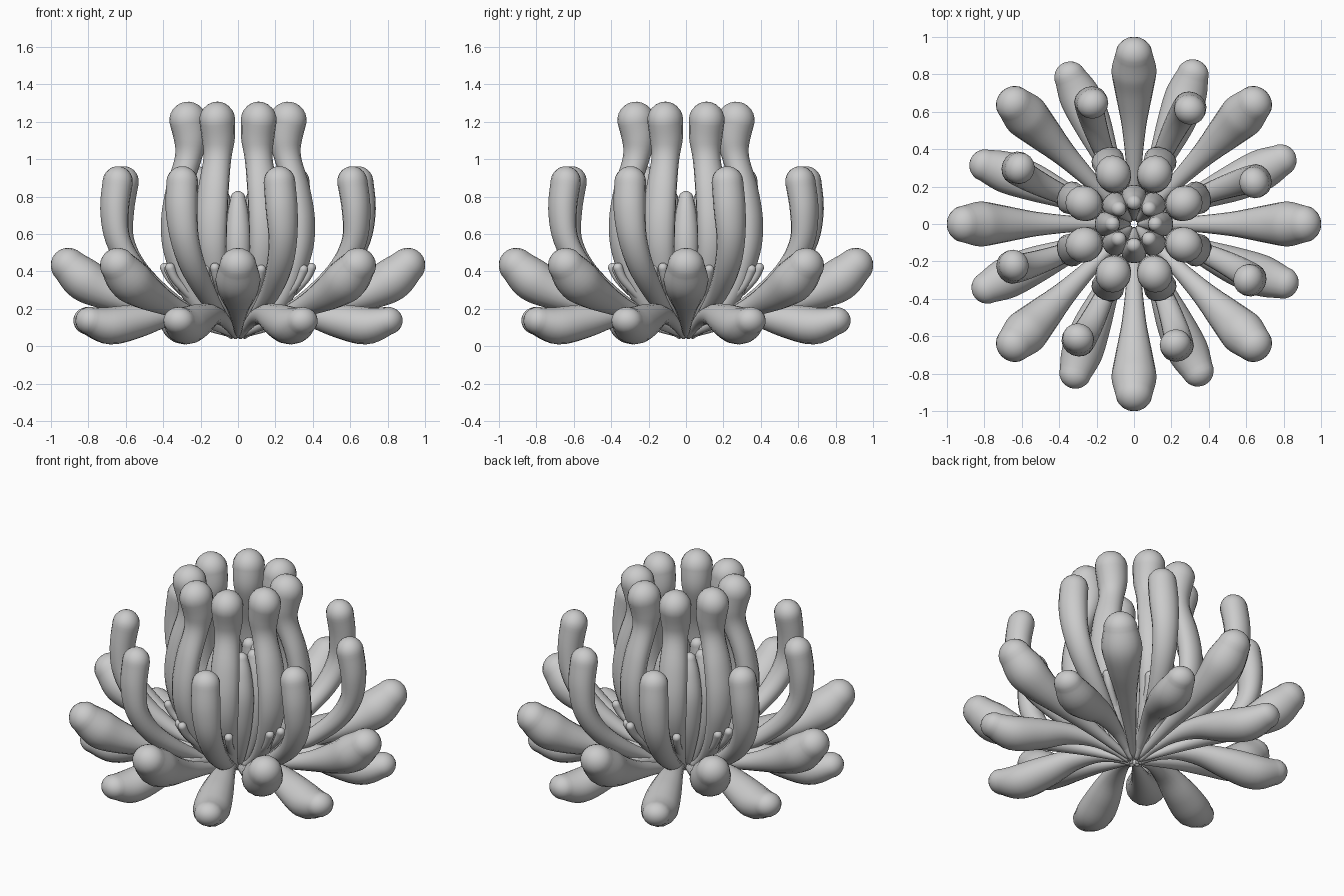
import bpy, bmesh
from math import sin, cos, pi, radians
from mathutils import Vector

if "Cube" in bpy.data.objects:
    bpy.data.objects.remove(bpy.data.objects["Cube"])

SIDES = 16


def catmull(pts, steps):
    # smooth interpolation through key rows of any length
    p = [pts[0]] + pts + [pts[-1]]
    out = []
    for i in range(1, len(p) - 2):
        for s in range(steps):
            t = s / steps
            out.append([0.5 * (2 * b + (c - a) * t + (2 * a - 5 * b + 4 * c - d) * t * t
                               + (3 * b - a - 3 * c + d) * t ** 3)
                        for a, b, c, d in zip(*p[i - 1:i + 3])])
    out.append(list(pts[-1]))
    return out


def add_petal(bm, keys, azimuth, steps=5):
    # key row: radius from axis, height, half width, half thickness, sideways angle
    rows = catmull(keys, steps)
    secs = []
    for r, z, w, t, off in rows:
        a = radians(azimuth + off)
        secs.append((Vector((r * cos(a), r * sin(a), z)), w, t))
    # rounded tip
    end, w, t = secs[-1]
    d = (end - secs[-2][0]).normalized()
    cap = (w + t) / 2
    for k in range(1, 6):
        q = k / 6 * pi / 2
        secs.append((end + d * cap * sin(q), w * cos(q), t * cos(q)))
    a = radians(azimuth)
    side = Vector((-sin(a), cos(a), 0))
    rings = []
    for i, (c, w, t) in enumerate(secs):
        tan = (secs[min(i + 1, len(secs) - 1)][0] - secs[max(i - 1, 0)][0]).normalized()
        n = tan.cross(side).normalized()
        s = n.cross(tan)
        rings.append([bm.verts.new(c + s * w * cos(2 * pi * j / SIDES) + n * t * sin(2 * pi * j / SIDES))
                      for j in range(SIDES)])
    for lo, hi in zip(rings, rings[1:]):
        for j in range(SIDES):
            k = (j + 1) % SIDES
            bm.faces.new((lo[j], lo[k], hi[k], hi[j]))
    bm.faces.new(rings[0][::-1])
    tip = bm.verts.new(end + d * cap)
    for j in range(SIDES):
        bm.faces.new((rings[-1][j], rings[-1][(j + 1) % SIDES], tip))


def petal_ring(name, keys, start):
    # eight copies around the axis
    bm = bmesh.new()
    for k in range(8):
        add_petal(bm, keys, start + 45 * k)
    bmesh.ops.recalc_face_normals(bm, faces=bm.faces)
    me = bpy.data.meshes.new(name)
    bm.to_mesh(me)
    bm.free()
    for p in me.polygons:
        p.use_smooth = True
    ob = bpy.data.objects.new(name, me)
    bpy.context.collection.objects.link(ob)
    return ob


# drooping ring at the bottom
petal_ring("lower_petals", [
    (.03, .06, .015, .015, 0), (.22, .145, .04, .035, 0), (.40, .165, .07, .06, 0),
    (.58, .135, .10, .09, 0), (.74, .11, .11, .10, .5), (.86, .135, .085, .075, 1)], 22.5)

# widest ring, fat upturned tips
petal_ring("outer_petals", [
    (.03, .06, .015, .015, 0), (.30, .15, .04, .035, 0), (.52, .22, .065, .06, 0),
    (.70, .29, .10, .095, 0), (.82, .355, .12, .115, 0), (.905, .43, .10, .095, 0)], 0)

# upright curled ring
petal_ring("curled_petals", [
    (.03, .06, .015, .015, 0), (.25, .17, .035, .03, 0), (.44, .28, .055, .05, 0),
    (.60, .42, .07, .06, -1), (.685, .57, .078, .065, -2), (.70, .73, .087, .075, -3),
    (.68, .88, .085, .08, -3.5)], 22.5)

# tallest ring with pinched necks
petal_ring("tall_petals", [
    (.03, .05, .015, .015, 0), (.18, .16, .04, .035, 0), (.29, .31, .06, .05, 0),
    (.36, .50, .08, .06, 0), (.372, .66, .088, .065, 0), (.345, .83, .085, .065, 0),
    (.29, 1.0, .075, .07, 0), (.275, 1.11, .088, .09, 0), (.29, 1.21, .095, .10, 0)], 22.5)

# tight cluster in the centre
petal_ring("centre_petals", [
    (.03, .05, .015, .015, 0), (.09, .18, .035, .03, 0), (.135, .36, .058, .05, 0),
    (.15, .55, .068, .06, 0), (.13, .70, .058, .055, 0), (.115, .79, .04, .04, 0)], 0)

# small stamens in pairs
for name, start, r, z in (("stamens_left", 27.5, .41, .42), ("stamens_right", 18.5, .39, .41)):
    petal_ring(name, [
        (.03, .06, .01, .01, 0), (.18, .17, .018, .018, 0), (.31, .29, .022, .022, 0),
        (r - .03, z - .06, .022, .022, 0), (r, z, .026, .026, 0)], start)
